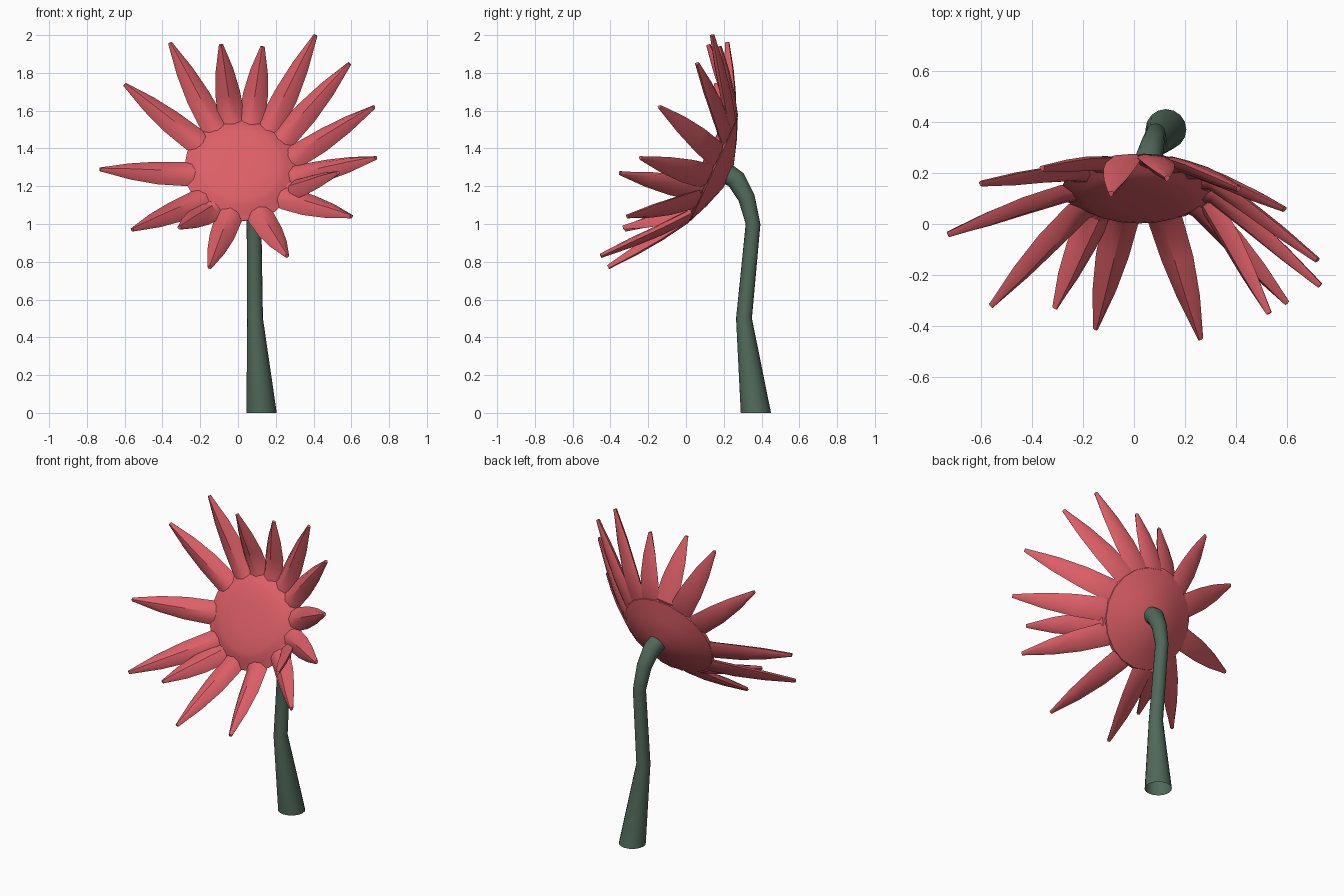
import bpy, bmesh
from math import sin, cos, pi
from mathutils import Vector as V

if "Cube" in bpy.data.objects:
    bpy.data.objects.remove(bpy.data.objects["Cube"])

def material(name, color):
    m = bpy.data.materials.new(name)
    m.diffuse_color = color
    m.use_nodes = True
    m.node_tree.nodes["Principled BSDF"].inputs["Base Color"].default_value = m.diffuse_color
    return m

RED = material("petal_red", (0.72, 0.115, 0.135, 1))
GREEN = material("stem_green", (0.08, 0.14, 0.10, 1))

def loft(name, rings, mat, angle=0.6, cap_start=True):
    """Skin a list of equal-sized closed rings and cap the ends."""
    bm = bmesh.new()
    rows = [[bm.verts.new(p) for p in ring] for ring in rings]
    n = len(rows[0])
    for a, b in zip(rows, rows[1:]):
        for i in range(n):
            j = (i + 1) % n
            bm.faces.new((a[i], a[j], b[j], b[i]))
    if cap_start:
        bm.faces.new(rows[0][::-1])
    bm.faces.new(rows[-1])
    bmesh.ops.recalc_face_normals(bm, faces=bm.faces)
    me = bpy.data.meshes.new(name)
    bm.to_mesh(me)
    bm.free()
    me.materials.append(mat)
    ob = bpy.data.objects.new(name, me)
    bpy.context.collection.objects.link(ob)
    bpy.ops.object.select_all(action='DESELECT')
    ob.select_set(True)
    bpy.context.view_layer.objects.active = ob
    bpy.ops.object.shade_smooth_by_angle(angle=angle)
    return ob

def circle(c, u, v, r, n):
    return [c + u * (r * cos(2 * pi * i / n)) + v * (r * sin(2 * pi * i / n)) for i in range(n)]

# Stem: tapered tube, open at the ground, bending forward into the back of the head
path = [((0.125, 0.37, 0), 0.08), ((0.09, 0.307, 0.5), 0.042), ((0.085, 0.355, 1.0), 0.039),
        ((0.075, 0.32, 1.14), 0.045), ((0.06, 0.265, 1.235), 0.052), ((0.05, 0.222, 1.262), 0.055)]
pts = [V(p) for p, r in path]
rings = []
for i, (p, r) in enumerate(path):
    t = (pts[min(i + 1, len(pts) - 1)] - pts[max(i - 1, 0)]).normalized()
    if i == 0:
        t = V((0, 0, 1))
    u = V((1, 0, 0))
    u = (u - t * u.dot(t)).normalized()
    rings.append(circle(pts[i], u, t.cross(u), r, 16))
loft("stem", rings, GREEN, cap_start=False)

# Flower head: faceted cone behind, low pillow in front fading into the petal bases
C = V((0.02, 0.13, 1.295))
N = V((0, -0.907, 0.42)).normalized()
U = V((1, 0, 0))
W = N.cross(U)
profile = [(0.065, -0.105), (0.19, -0.065), (0.30, -0.02), (0.305, -0.005), (0.265, 0.014),
           (0.235, 0.032), (0.20, 0.043), (0.11, 0.05), (0.02, 0.052)]
loft("flower_head", [circle(C + N * h, U, W, r, 20) for r, h in profile], RED, 0.75)

# Petals: ridged blades from the rim to each tip, flatter behind
tips = [(-0.36, 0.22, 1.96), (-0.09, 0.12, 1.95), (0.13, 0.18, 1.94), (0.41, 0.14, 2.0),
        (0.59, 0.06, 1.85), (0.72, -0.14, 1.62), (0.73, -0.24, 1.35), (0.53, -0.35, 1.27),
        (0.60, -0.31, 1.04), (0.26, -0.45, 0.83), (-0.15, -0.41, 0.77), (-0.31, -0.33, 0.98),
        (-0.56, -0.32, 0.97), (-0.73, -0.04, 1.29), (-0.60, 0.16, 1.74)]
section = [(-1, -0.2), (-0.6, 0.6), (0, 1), (0.6, 0.6), (1, -0.2), (0.55, -0.6), (-0.55, -0.6)]
for k, tip in enumerate(tips):
    tip = V(tip)
    rad = tip - C
    rad = (rad - N * rad.dot(N)).normalized()
    root, rim = C + rad * 0.22 - N * 0.008, C + rad * 0.30
    run = (tip - rim).normalized()
    side = N.cross(rad).normalized()
    up = run.cross(side)
    if up.dot(N) < 0:
        up = -up
    stations = [(root, 0.07, 0.03), (rim, 0.071, 0.032),
                (rim.lerp(tip, 0.33) - up * 0.006, 0.066, 0.032),
                (rim.lerp(tip, 0.65) - up * 0.004, 0.047, 0.028), (tip, 0.011, 0.014)]
    loft(f"petal_{k + 1}", [[c + side * (a * w) + up * (b * h) for a, b in section]
                            for c, w, h in stations], RED)
